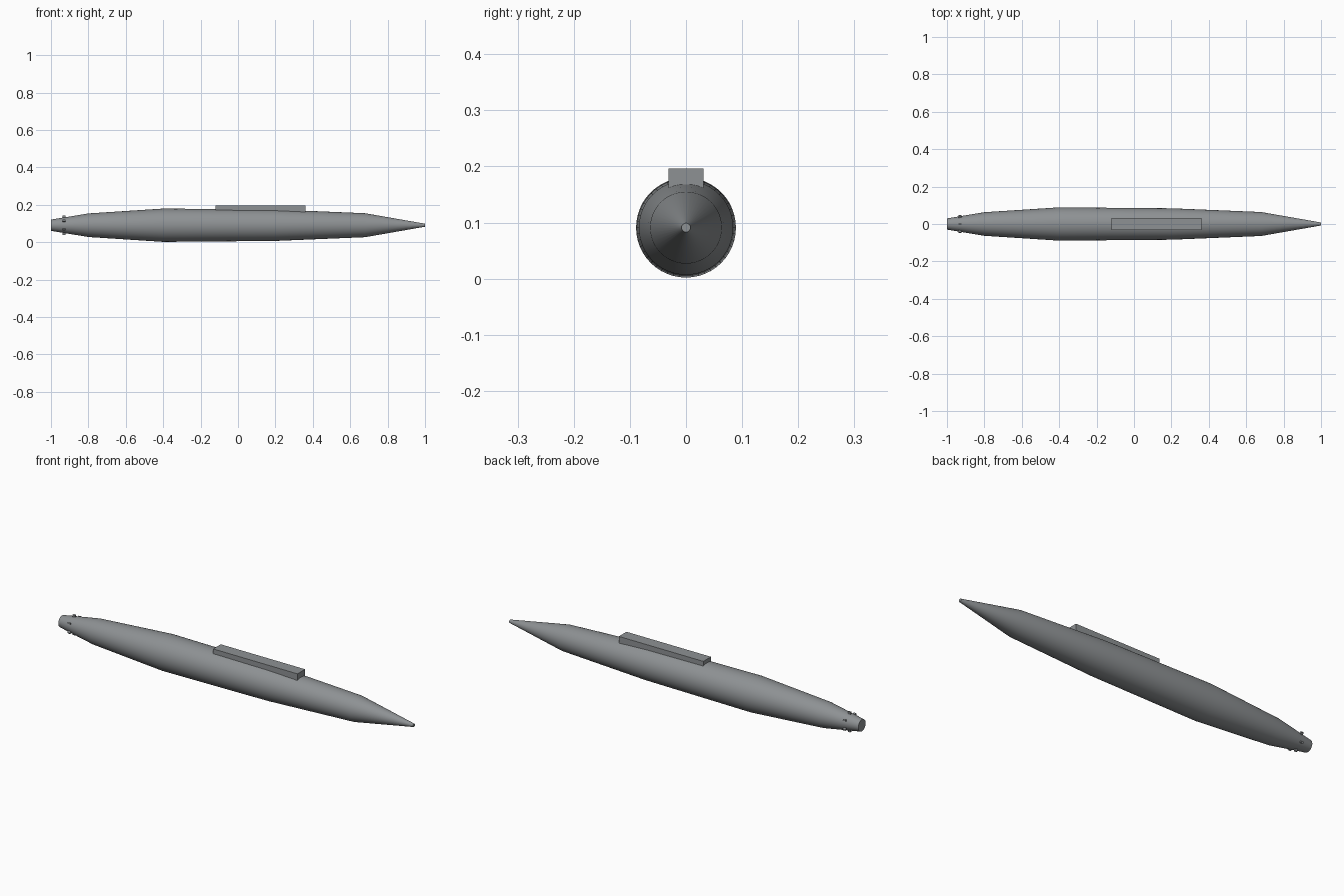
import bpy, bmesh, math
from mathutils import Matrix, Vector

if "Cube" in bpy.data.objects:
    bpy.data.objects.remove(bpy.data.objects["Cube"])

AXIS_Z = 0.091          # height of the hull centre line
SIDES = 48


def material(name, rgb):
    m = bpy.data.materials.new(name)
    m.diffuse_color = (*rgb, 1)
    m.use_nodes = True
    m.node_tree.nodes["Principled BSDF"].inputs["Base Color"].default_value = m.diffuse_color
    return m


grey = material("hull grey", (0.27, 0.285, 0.295))


def finish(bm, name, mat):
    bmesh.ops.recalc_face_normals(bm, faces=bm.faces)
    mesh = bpy.data.meshes.new(name)
    bm.to_mesh(mesh)
    bm.free()
    mesh.materials.append(mat)
    ob = bpy.data.objects.new(name, mesh)
    bpy.context.collection.objects.link(ob)
    return ob


def box(name, size, matrix, mat):
    bm = bmesh.new()
    bmesh.ops.create_cube(bm, size=1, matrix=matrix @ Matrix.Diagonal((*size, 1)))
    return finish(bm, name, mat)


# Hull: rings along x, tail to nose
profile = [(-1, 0.030), (-0.8, 0.063), (-0.4, 0.089), (0.2, 0.084),
           (0.68, 0.064), (1, 0.008)]
bm = bmesh.new()
rings = []
for x, r in profile:
    rings.append([bm.verts.new((x, r * math.cos(a), AXIS_Z + r * math.sin(a)))
                  for a in (2 * math.pi * i / SIDES for i in range(SIDES))])
for a, b in zip(rings, rings[1:]):
    for i in range(SIDES):
        j = (i + 1) % SIDES
        bm.faces.new((a[i], a[j], b[j], b[i]))
bm.faces.new(rings[0])
bm.faces.new(rings[-1])
hull = finish(bm, "hull", grey)
bpy.context.view_layer.objects.active = hull
hull.select_set(True)
bpy.ops.object.shade_smooth_by_angle(angle=math.radians(35))

# Long raised casing on the back, sunk into the hull
box("dorsal_casing", (0.48, 0.062, 0.046),
    Matrix.Translation((0.12, 0, 0.173)), grey)

# Six tiny studs around the tail
for i in range(6):
    turn = Matrix.Rotation(math.radians(60 * i), 4, 'X')
    place = Matrix.Translation((-0.93, 0, AXIS_Z)) @ turn @ Matrix.Translation((0, 0, 0.044))
    box(f"tail_stud_{i + 1}", (0.014, 0.008, 0.016), place, grey)
